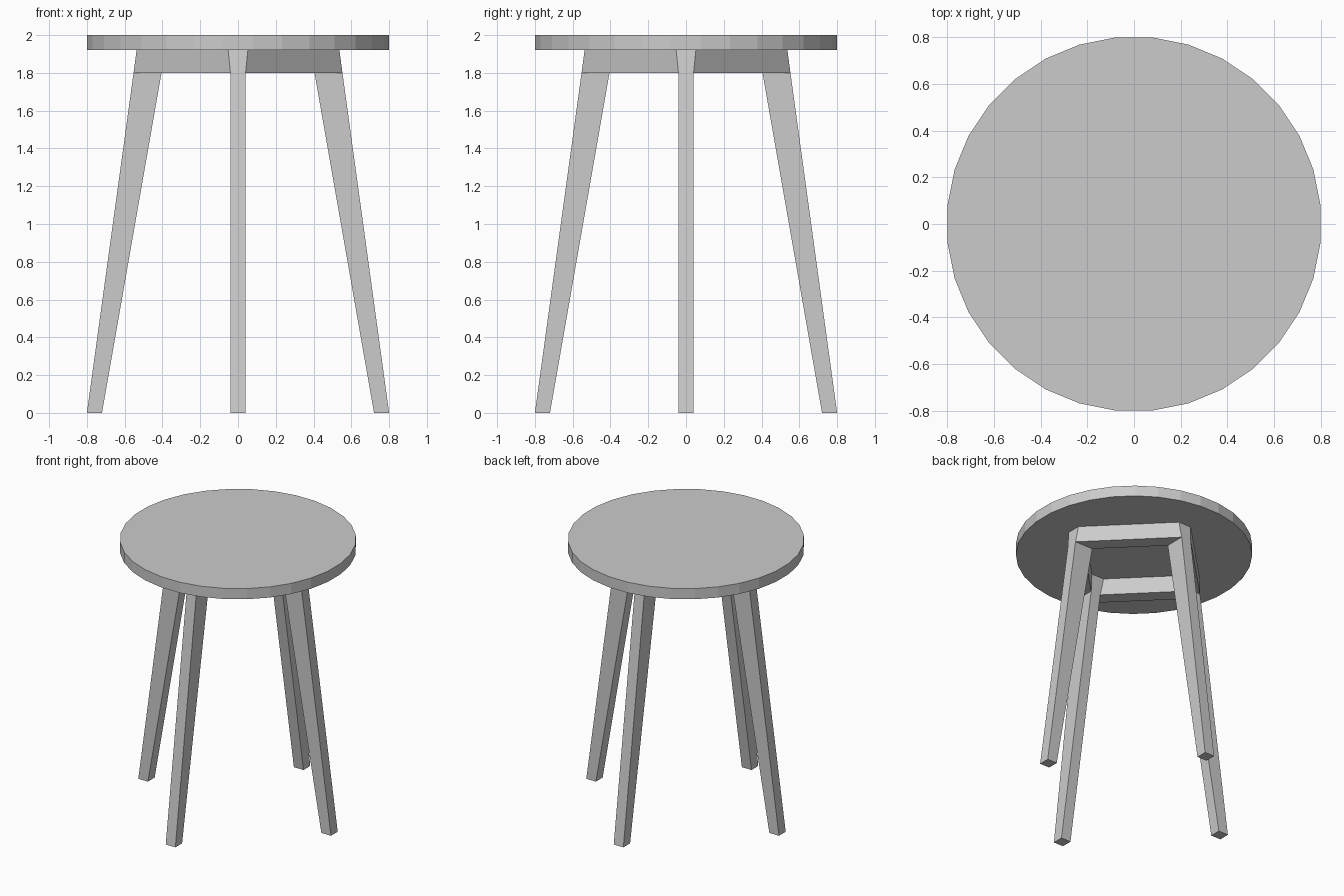
import bpy, bmesh
from math import pi, cos
from mathutils import Matrix

if "Cube" in bpy.data.objects:
    bpy.data.objects.remove(bpy.data.objects["Cube"])

SEAT_Z, RAIL_Z = 1.92, 1.8
# Leg section at each height: z, inner reach, outer reach, half width
FOOT = (0.0, 0.72, 0.80, 0.04)
KNEE = (RAIL_Z, 0.405, 0.553, 0.04)
HEAD = (SEAT_Z, 0.384, 0.537, 0.052)


def leg_ring(z, inner, outer, w):
    return [(inner, -w, z), (outer, -w, z), (outer, w, z), (inner, w, z)]


def rail_ring(z, inner, outer, w):
    return [(inner, w, z), (outer, w, z), (w, outer, z), (w, inner, z)]


def loft(name, rings, angle):
    """Skin a stack of four-point rings, cap the ends, turn about z."""
    bm = bmesh.new()
    loops = [[bm.verts.new(p) for p in ring] for ring in rings]
    for a, b in zip(loops, loops[1:]):
        for i in range(4):
            j = (i + 1) % 4
            bm.faces.new((a[i], a[j], b[j], b[i]))
    bm.faces.new(loops[0][::-1])
    bm.faces.new(loops[-1])
    bmesh.ops.recalc_face_normals(bm, faces=bm.faces)
    bm.transform(Matrix.Rotation(angle, 4, 'Z'))
    mesh = bpy.data.meshes.new(name)
    bm.to_mesh(mesh)
    bm.free()
    bpy.context.collection.objects.link(bpy.data.objects.new(name, mesh))


# Round seat, 32 flat sides with a side facing each axis
bpy.ops.mesh.primitive_cylinder_add(
    vertices=32, radius=0.8 / cos(pi / 32), depth=2 - SEAT_Z,
    location=(0, 0, (2 + SEAT_Z) / 2), rotation=(0, 0, pi / 32))
bpy.context.object.name = "seat"

# Splayed legs on the axes, joined by diagonal rails
legs = ("right_leg", "back_leg", "left_leg", "front_leg")
rails = ("back_right_rail", "back_left_rail", "front_left_rail", "front_right_rail")
for i in range(4):
    loft(legs[i], [leg_ring(*s) for s in (FOOT, KNEE, HEAD)], i * pi / 2)
    loft(rails[i], [rail_ring(*s) for s in (KNEE, HEAD)], i * pi / 2)
